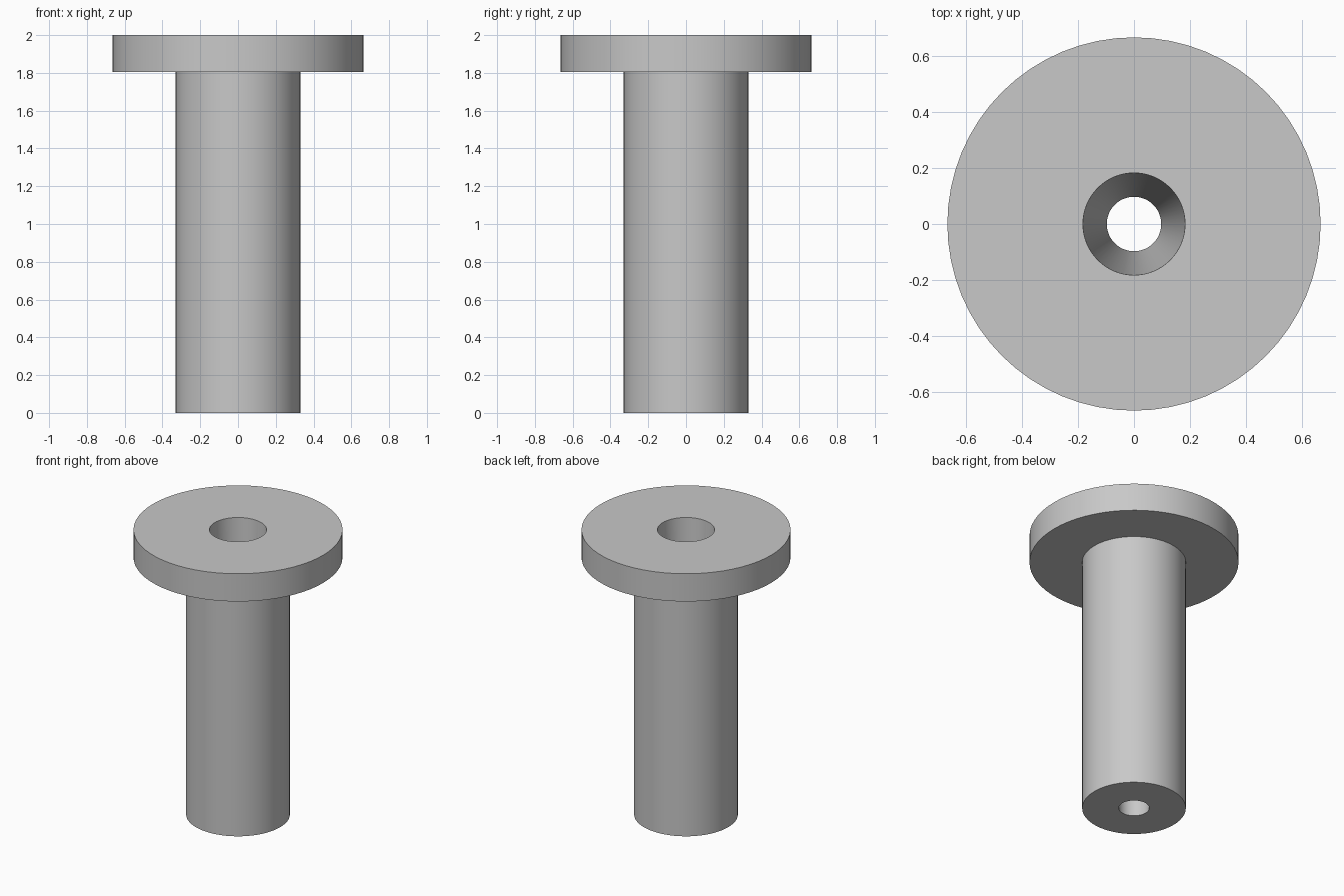
import bpy, bmesh, math

cube = bpy.data.objects.get("Cube")
if cube:
    bpy.data.objects.remove(cube, do_unlink=True)

HEIGHT = 2.0
HEAD_BASE = 1.805
HEAD_RADIUS = 0.665
STEM_RADIUS = 0.33
BORE_TOP = 0.182
BORE_BOTTOM = 0.097
SIDES = 64

# Plain grey metal
steel = bpy.data.materials.new("grey_steel")
steel.use_nodes = True
steel.diffuse_color = (0.58, 0.58, 0.58, 1)
steel.node_tree.nodes["Principled BSDF"].inputs["Base Color"].default_value = steel.diffuse_color


def lathe(name, profile):
    """Spin a closed (radius, z) profile around the z axis."""
    bm = bmesh.new()
    verts = [bm.verts.new((r, 0, z)) for r, z in profile]
    edges = [bm.edges.new((v, verts[(i + 1) % len(verts)])) for i, v in enumerate(verts)]
    bmesh.ops.spin(bm, geom=verts + edges, cent=(0, 0, 0), axis=(0, 0, 1),
                   angle=math.tau, steps=SIDES, use_merge=True)
    bmesh.ops.remove_doubles(bm, verts=bm.verts[:], dist=0.0001)
    bmesh.ops.recalc_face_normals(bm, faces=bm.faces[:])
    mesh = bpy.data.meshes.new(name)
    bm.to_mesh(mesh)
    bm.free()
    mesh.materials.append(steel)
    obj = bpy.data.objects.new(name, mesh)
    bpy.context.collection.objects.link(obj)
    bpy.ops.object.select_all(action='DESELECT')
    obj.select_set(True)
    bpy.context.view_layer.objects.active = obj
    bpy.ops.object.shade_smooth_by_angle(angle=math.radians(30))
    return obj


# Flanged bushing: stem, wide head and a tapered through-bore in one profile
lathe("flanged_bushing", [
    (BORE_BOTTOM, 0),
    (STEM_RADIUS, 0),
    (STEM_RADIUS, HEAD_BASE),
    (HEAD_RADIUS, HEAD_BASE),
    (HEAD_RADIUS, HEIGHT),
    (BORE_TOP, HEIGHT),
])
